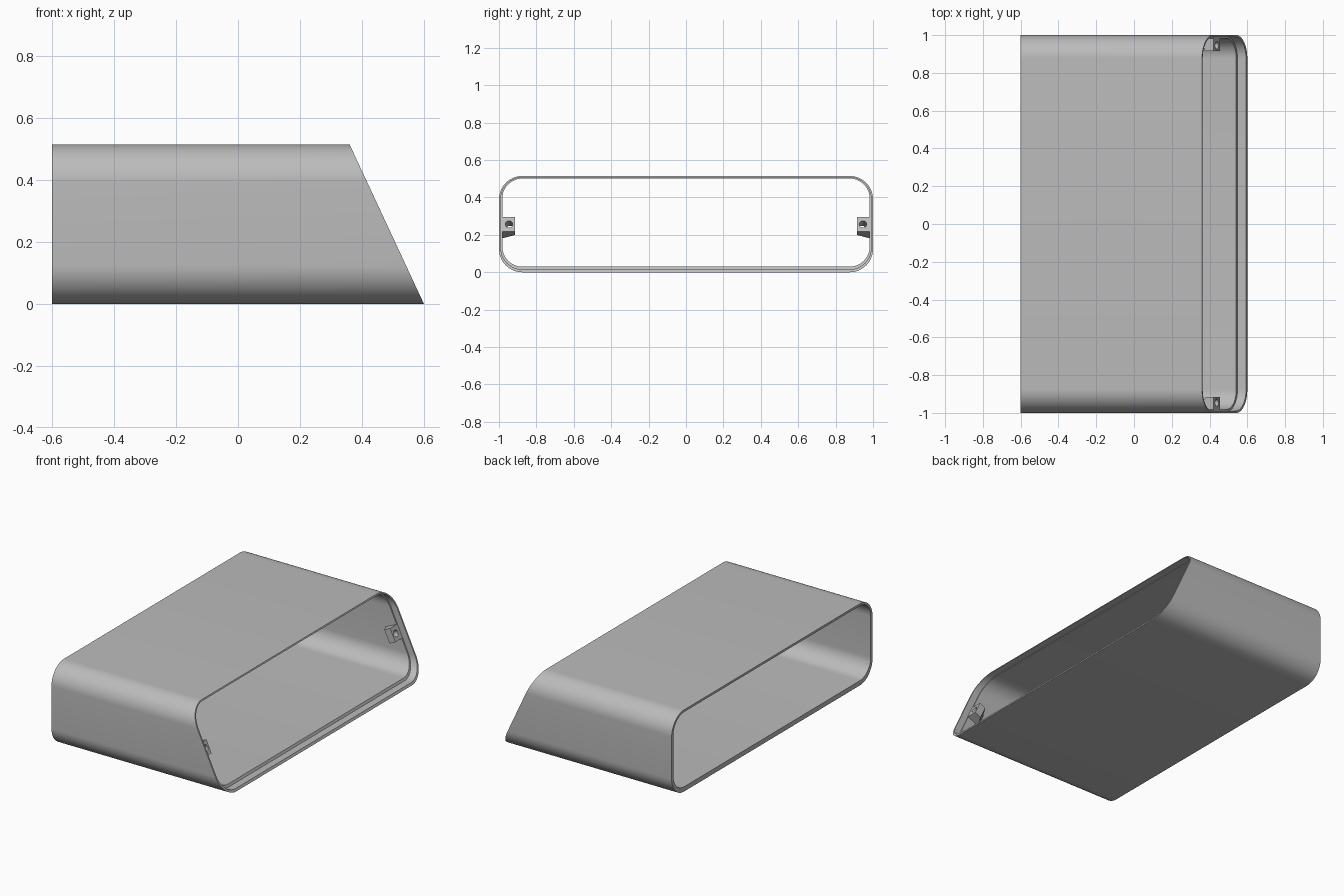
import bpy, bmesh, math
from mathutils import Matrix, Vector

if "Cube" in bpy.data.objects:
    bpy.data.objects.remove(bpy.data.objects["Cube"], do_unlink=True)

HEIGHT, BACK, FRONT = 0.515, -0.6, 0.6
SLOPE = 0.24 / HEIGHT          # how far the slanted end leans back per unit height
LEDGE = 0.045                  # depth of the panel recess

grey = bpy.data.materials.new("light grey")
grey.use_nodes = True
grey.diffuse_color = (0.5, 0.5, 0.5, 1)
grey.node_tree.nodes["Principled BSDF"].inputs["Base Color"].default_value = (0.5, 0.5, 0.5, 1)


def make_object(name, bm):
    bmesh.ops.recalc_face_normals(bm, faces=bm.faces)
    mesh = bpy.data.meshes.new(name)
    bm.to_mesh(mesh)
    bm.free()
    mesh.materials.append(grey)
    obj = bpy.data.objects.new(name, mesh)
    bpy.context.collection.objects.link(obj)
    return obj


def smooth(obj):
    bpy.ops.object.select_all(action='DESELECT')
    obj.select_set(True)
    bpy.context.view_layer.objects.active = obj
    bpy.ops.object.shade_smooth_by_angle(angle=math.radians(30))


def rounded_rect(half, low, high, radius, steps=14):
    """Rounded rectangle as (y, z) points, anticlockwise."""
    points = []
    corners = [(1, high - radius), (-1, high - radius), (-1, low + radius), (1, low + radius)]
    for i, (side, z) in enumerate(corners):
        for k in range(steps + 1):
            a = math.pi / 2 * (i + k / steps)
            points.append((side * (half - radius) + radius * math.cos(a),
                           z + radius * math.sin(a)))
    return points


def slant(depth):
    return lambda z: FRONT - depth - SLOPE * z


def square(z):
    return BACK


# Housing sleeve: outer skin, slanted rim, recess, ledge, inner skin, back rim
outer = rounded_rect(1, 0, HEIGHT, 0.125)
recess = rounded_rect(0.99, 0.015, 0.507, 0.115)
inner = rounded_rect(0.982, 0.03, 0.501, 0.107)
sections = [(outer, square), (outer, slant(0)), (recess, slant(0)),
            (recess, slant(LEDGE)), (inner, slant(LEDGE)), (inner, square)]
bm = bmesh.new()
rings = [[bm.verts.new((x_at(z), y, z)) for y, z in shape] for shape, x_at in sections]
for i, ring in enumerate(rings):
    following = rings[(i + 1) % len(rings)]
    for j in range(len(ring)):
        k = (j + 1) % len(ring)
        bm.faces.new((ring[j], ring[k], following[k], following[j]))
smooth(make_object("housing_sleeve", bm))

# Screw brackets: tapered blocks square to the slanted end, with a screw hole
normal = Vector((1, 0, SLOPE)).normalized()
along = Vector((-SLOPE, 0, 1)).normalized()
centre_z = 0.257
centre = Vector((FRONT - LEDGE + 0.003 - SLOPE * centre_z, 0, centre_z))
outline = [(0, 0.915), (0, 0.987), (-0.09, 0.987), (-0.045, 0.915)]


def bracket(name, side):
    bm = bmesh.new()
    ends = [[bm.verts.new(centre + normal * u + along * v + Vector((0, side * y, 0)))
             for u, y in outline] for v in (-0.043, 0.043)]
    bm.faces.new(ends[0])
    bm.faces.new(ends[1])
    for i in range(4):
        j = (i + 1) % 4
        bm.faces.new((ends[0][i], ends[0][j], ends[1][j], ends[1][i]))
    body = make_object(name, bm)

    # Screw hole cutter
    bm = bmesh.new()
    turn = normal.to_track_quat('Z', 'Y').to_matrix().to_4x4()
    place = Matrix.Translation(centre + Vector((0, side * 0.946, 0)))
    bmesh.ops.create_cone(bm, cap_ends=True, segments=24, radius1=0.02, radius2=0.02,
                          depth=0.3, matrix=place @ turn)
    cutter = make_object(name + "_hole_cutter", bm)
    cutter.hide_render = True
    cut = body.modifiers.new("screw hole", 'BOOLEAN')
    cut.object = cutter
    cut.solver = 'EXACT'
    bpy.context.view_layer.objects.active = body
    bpy.ops.object.modifier_apply(modifier=cut.name)
    bpy.data.objects.remove(cutter, do_unlink=True)
    smooth(body)


bracket("back_screw_bracket", 1)
bracket("front_screw_bracket", -1)
